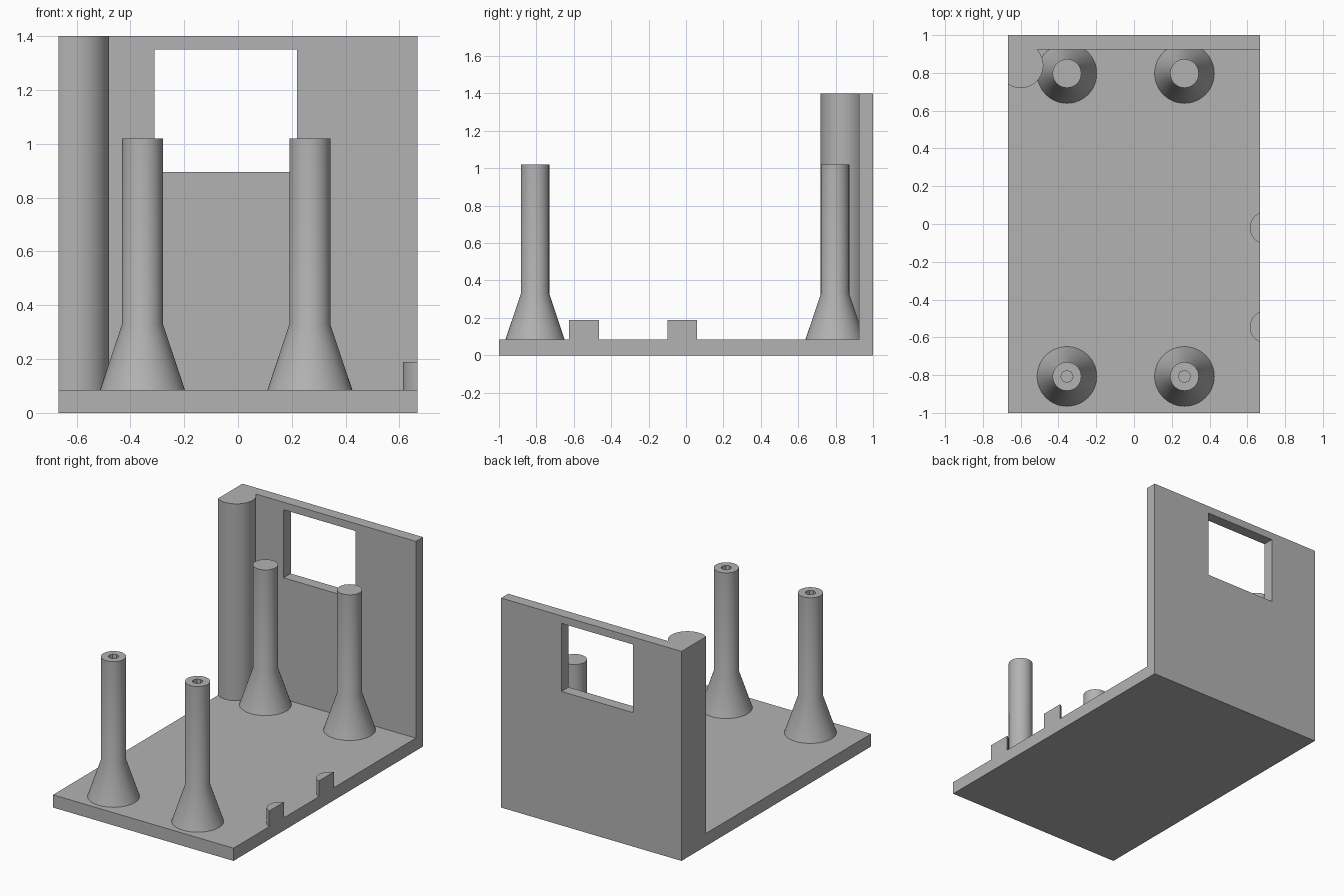
import bpy, bmesh
from math import acos, asin, cos, sin, pi

cube = bpy.data.objects.get("Cube")
if cube:
    bpy.data.objects.remove(cube, do_unlink=True)

grey = bpy.data.materials.new("plain grey")
grey.use_nodes = True
GREY = (0.45, 0.45, 0.45, 1)
grey.diffuse_color = GREY
grey.node_tree.nodes["Principled BSDF"].inputs["Base Color"].default_value = GREY

HALF_W, BASE_TOP, WALL_TOP, WALL_Y = 0.667, 0.085, 1.4, 0.925


def finish(name, bm):
    bmesh.ops.recalc_face_normals(bm, faces=bm.faces)
    mesh = bpy.data.meshes.new(name)
    bm.to_mesh(mesh)
    bm.free()
    mesh.materials.append(grey)
    obj = bpy.data.objects.new(name, mesh)
    bpy.context.collection.objects.link(obj)
    return obj


def extrude(name, outline, z0, z1):
    bm = bmesh.new()
    face = bm.faces.new([bm.verts.new((x, y, z0)) for x, y in outline])
    result = bmesh.ops.extrude_face_region(bm, geom=[face])
    verts = [v for v in result["geom"] if isinstance(v, bmesh.types.BMVert)]
    bmesh.ops.translate(bm, verts=verts, vec=(0, 0, z1 - z0))
    return finish(name, bm)


def rect(x0, x1, y0, y1):
    return [(x0, y0), (x1, y0), (x1, y1), (x0, y1)]


def arc(cx, cy, r, a0, a1, n):
    steps = [a0 + (a1 - a0) * i / n for i in range(n + 1)]
    return [(cx + r * cos(a), cy + r * sin(a)) for a in steps]


def select(obj):
    bpy.ops.object.select_all(action="DESELECT")
    obj.select_set(True)
    bpy.context.view_layer.objects.active = obj


def smooth(obj):
    select(obj)
    bpy.ops.object.shade_smooth_by_angle(angle=pi / 6)


def cut(obj, cutter):
    cutter.hide_render = True
    mod = obj.modifiers.new("cut", "BOOLEAN")
    mod.operation = "DIFFERENCE"
    mod.solver = "EXACT"
    mod.object = cutter
    select(obj)
    bpy.ops.object.modifier_apply(modifier=mod.name)
    bpy.data.objects.remove(cutter, do_unlink=True)


# Base slab
extrude("base_plate", rect(-HALF_W, HALF_W, -1, 1), 0, BASE_TOP)

# Back wall with the round corner pillar in one outline, then the window
px, py, pr = -0.6, 0.84, 0.12
pillar = arc(px, py, pr, -acos((-HALF_W - px) / pr), asin((WALL_Y - py) / pr), 32)
wall = extrude("back_wall", pillar + [(HALF_W, WALL_Y), (HALF_W, 1), (-HALF_W, 1)],
               BASE_TOP, WALL_TOP)
cut(wall, extrude("window_cutter", rect(-0.31, 0.22, 0.9, 1.1), 0.895, 1.35))
smooth(wall)

# Flared posts; the front pair have a screw hole
POST = [(0.158, BASE_TOP), (0.076, 0.33), (0.076, 1.02)]
for row, y in (("front", -0.807), ("back", 0.797)):
    for side, x in (("right", -0.355), ("left", 0.267)):
        bm = bmesh.new()
        rings = [[bm.verts.new((px, py, z)) for px, py in arc(x, y, r, 0, 2 * pi, 48)[:-1]]
                 for r, z in POST]
        for low, high in zip(rings, rings[1:]):
            for i in range(len(low)):
                bm.faces.new((low[i - 1], low[i], high[i], high[i - 1]))
        bm.faces.new(rings[0])
        bm.faces.new(rings[-1])
        post = finish(f"{row}_{side}_post", bm)
        if row == "front":
            hole = arc(x, y, 0.032, 0, 2 * pi, 8)[:-1]
            cut(post, extrude("hole_cutter", hole, 0.6, 1.1))
        smooth(post)

# Half-round stops on the left edge
cx, r = 0.699, 0.086
a = acos((HALF_W - cx) / r)
for name, y in (("front_stop", -0.545), ("middle_stop", -0.02)):
    smooth(extrude(name, arc(cx, y, r, a, 2 * pi - a, 16), BASE_TOP, 0.19))
